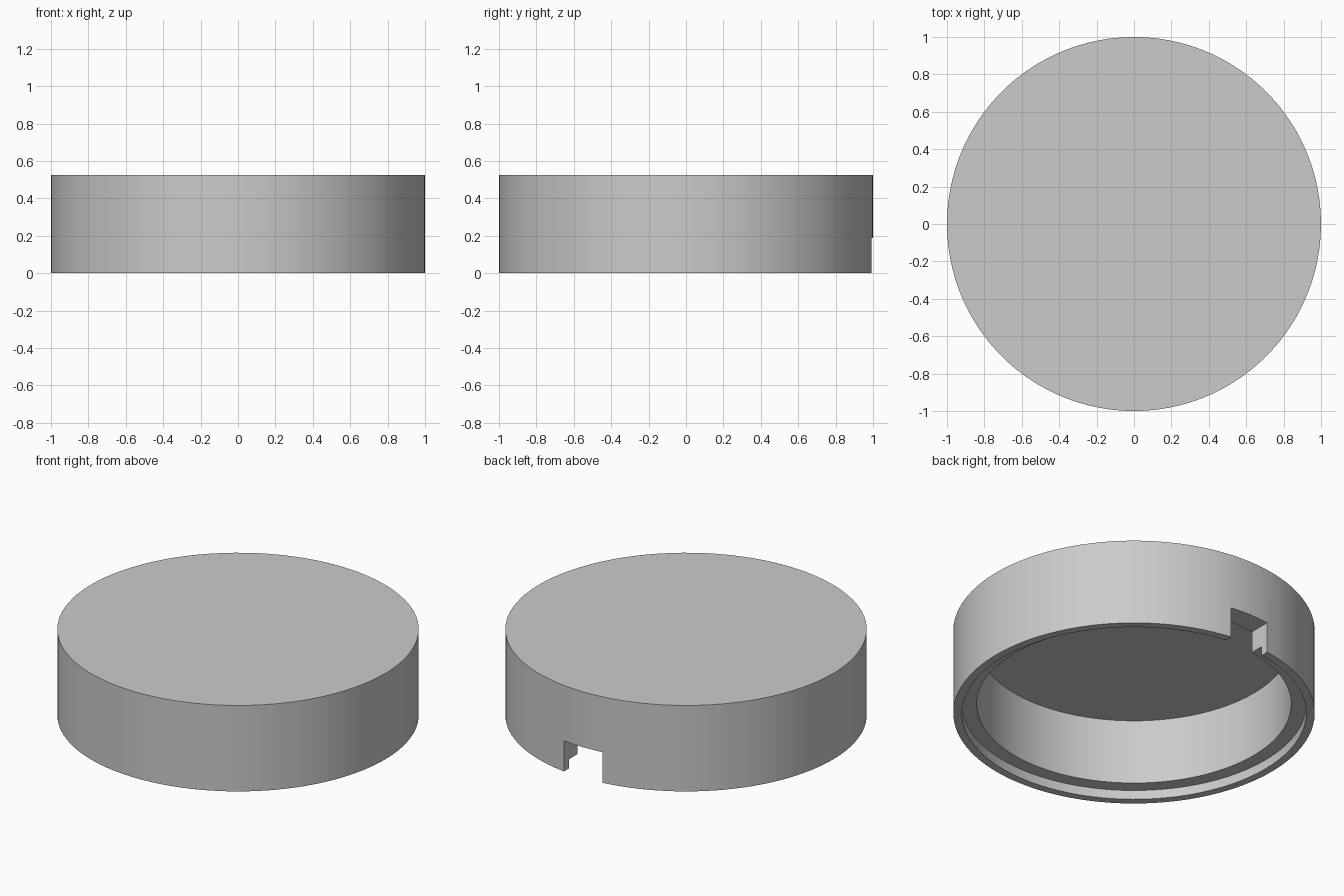
import bpy
import bmesh
from math import tau, radians
from mathutils import Matrix

if "Cube" in bpy.data.objects:
    bpy.data.objects.remove(bpy.data.objects["Cube"], do_unlink=True)

SIDES = 100
HEIGHT, CEILING = 0.525, 0.453
OUTER, LIP, INNER = 1.0, 0.953, 0.87
LEDGE = 0.056
NOTCH_WIDTH, NOTCH_TOP = 0.26, 0.187

grey = bpy.data.materials.new("light_grey")
grey.use_nodes = True
colour = (0.6, 0.6, 0.6, 1)
grey.diffuse_color = colour
grey.node_tree.nodes["Principled BSDF"].inputs["Base Color"].default_value = colour


def make_object(name, bm):
    bmesh.ops.recalc_face_normals(bm, faces=bm.faces)
    mesh = bpy.data.meshes.new(name)
    bm.to_mesh(mesh)
    bm.free()
    mesh.materials.append(grey)
    obj = bpy.data.objects.new(name, mesh)
    bpy.context.collection.objects.link(obj)
    return obj


# Hollow cap: one stepped wall section turned about the upright axis
profile = [(0, HEIGHT), (OUTER, HEIGHT), (OUTER, 0), (LIP, 0),
           (LIP, LEDGE), (INNER, LEDGE), (INNER, CEILING), (0, CEILING)]
bm = bmesh.new()
verts = [bm.verts.new((r, 0, z)) for r, z in profile]
edges = [bm.edges.new(pair) for pair in zip(verts, verts[1:])]
bmesh.ops.spin(bm, geom=verts + edges, cent=(0, 0, 0), axis=(0, 0, 1),
               angle=tau, steps=SIDES, use_duplicate=False)
bmesh.ops.remove_doubles(bm, verts=bm.verts, dist=0.0001)
cap = make_object("round_cap", bm)

# Rectangular notch through the back wall
bm = bmesh.new()
bmesh.ops.create_cube(bm, size=1, matrix=Matrix.Translation((0, 0.95, NOTCH_TOP / 2 - 0.1))
                      @ Matrix.Diagonal((NOTCH_WIDTH, 0.4, NOTCH_TOP + 0.2, 1)))
cutter = make_object("notch_cutter", bm)
cutter.hide_render = True

cut = cap.modifiers.new("back_notch", "BOOLEAN")
cut.operation = "DIFFERENCE"
cut.solver = "EXACT"
cut.object = cutter
bpy.ops.object.select_all(action="DESELECT")
bpy.context.view_layer.objects.active = cap
cap.select_set(True)
bpy.ops.object.modifier_apply(modifier=cut.name)
bpy.data.objects.remove(cutter, do_unlink=True)

# Round walls shade smoothly, rims stay crisp
bpy.ops.object.shade_smooth_by_angle(angle=radians(30))
